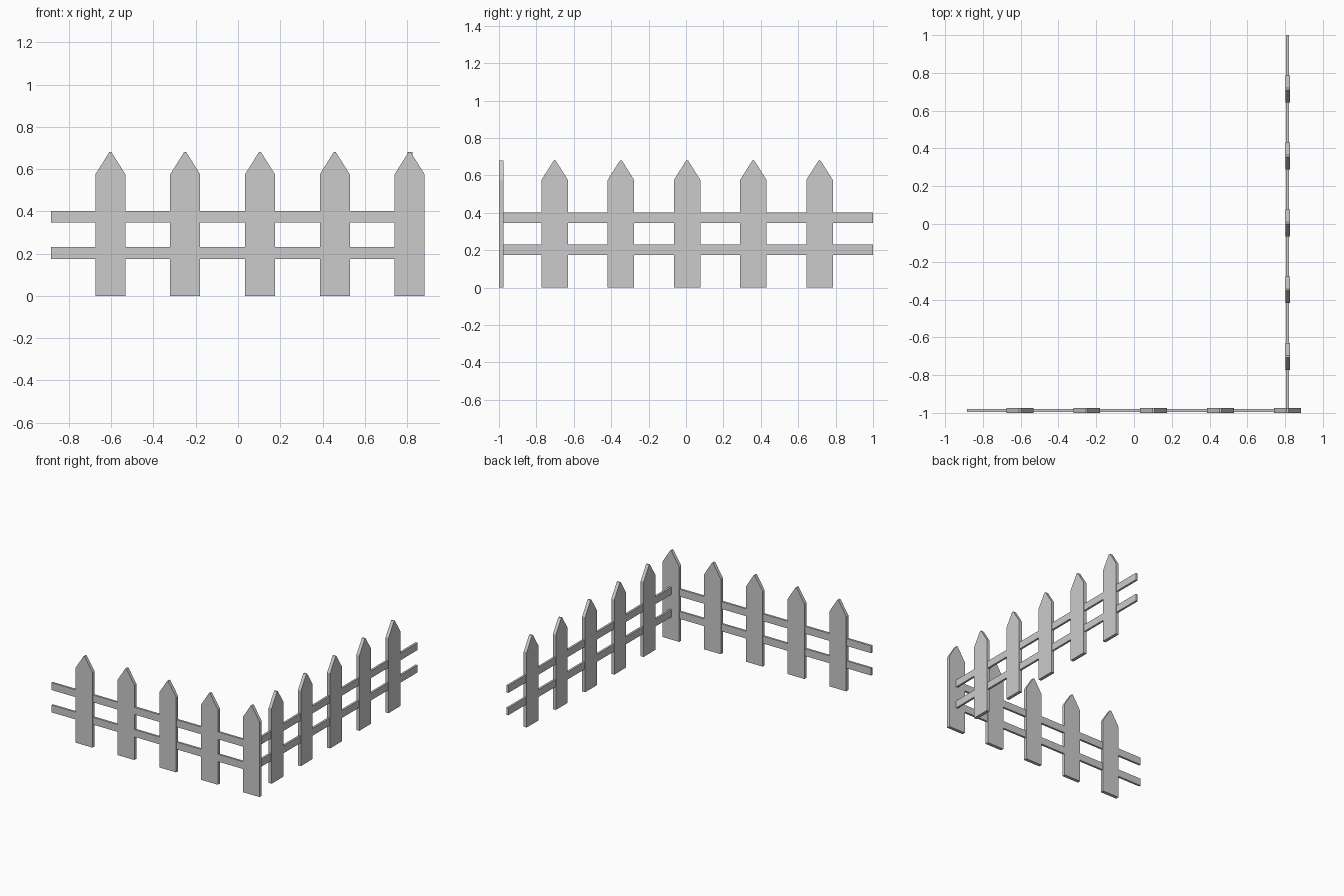
import bpy, bmesh
from mathutils import Matrix, Vector
from math import radians

if "Cube" in bpy.data.objects:
    bpy.data.objects.remove(bpy.data.objects["Cube"])


def prism(name, profile, depth, matrix):
    """Extrude an (across, up) profile through the board thickness."""
    bm = bmesh.new()
    face = bm.faces.new([bm.verts.new((u, -depth / 2, z)) for u, z in profile])
    ext = bmesh.ops.extrude_face_region(bm, geom=[face])
    bmesh.ops.translate(bm, vec=(0, depth, 0),
                        verts=[v for v in ext["geom"] if isinstance(v, bmesh.types.BMVert)])
    bmesh.ops.recalc_face_normals(bm, faces=bm.faces)
    bm.transform(matrix)
    mesh = bpy.data.meshes.new(name)
    bm.to_mesh(mesh)
    bm.free()
    obj = bpy.data.objects.new(name, mesh)
    bpy.context.collection.objects.link(obj)


PICKET = [(-0.071, 0), (0.071, 0), (0.071, 0.575), (0.005, 0.68), (-0.005, 0.68), (-0.071, 0.575)]


def panel(name, frame, first, start, end):
    # pointed pickets
    for i in range(5):
        move = Matrix.Translation(Vector((first + i * 0.354, 0, 0)))
        prism(f"{name}_picket_{i + 1}", PICKET, 0.025, frame @ move)
    # horizontal rails running through the pickets
    for label, z0, z1 in (("lower", 0.175, 0.231), ("upper", 0.346, 0.402)):
        prism(f"{name}_{label}_rail", [(start, z0), (end, z0), (end, z1), (start, z1)], 0.016, frame)


# front run, then the side run turned a quarter to go back along y
panel("front", Matrix.Translation((0, -0.9875, 0)), -0.604, -0.884, 0.878)
panel("side", Matrix.Translation((0.8135, 0, 0)) @ Matrix.Rotation(radians(90), 4, 'Z'),
      -0.702, -0.98, 1.0)
